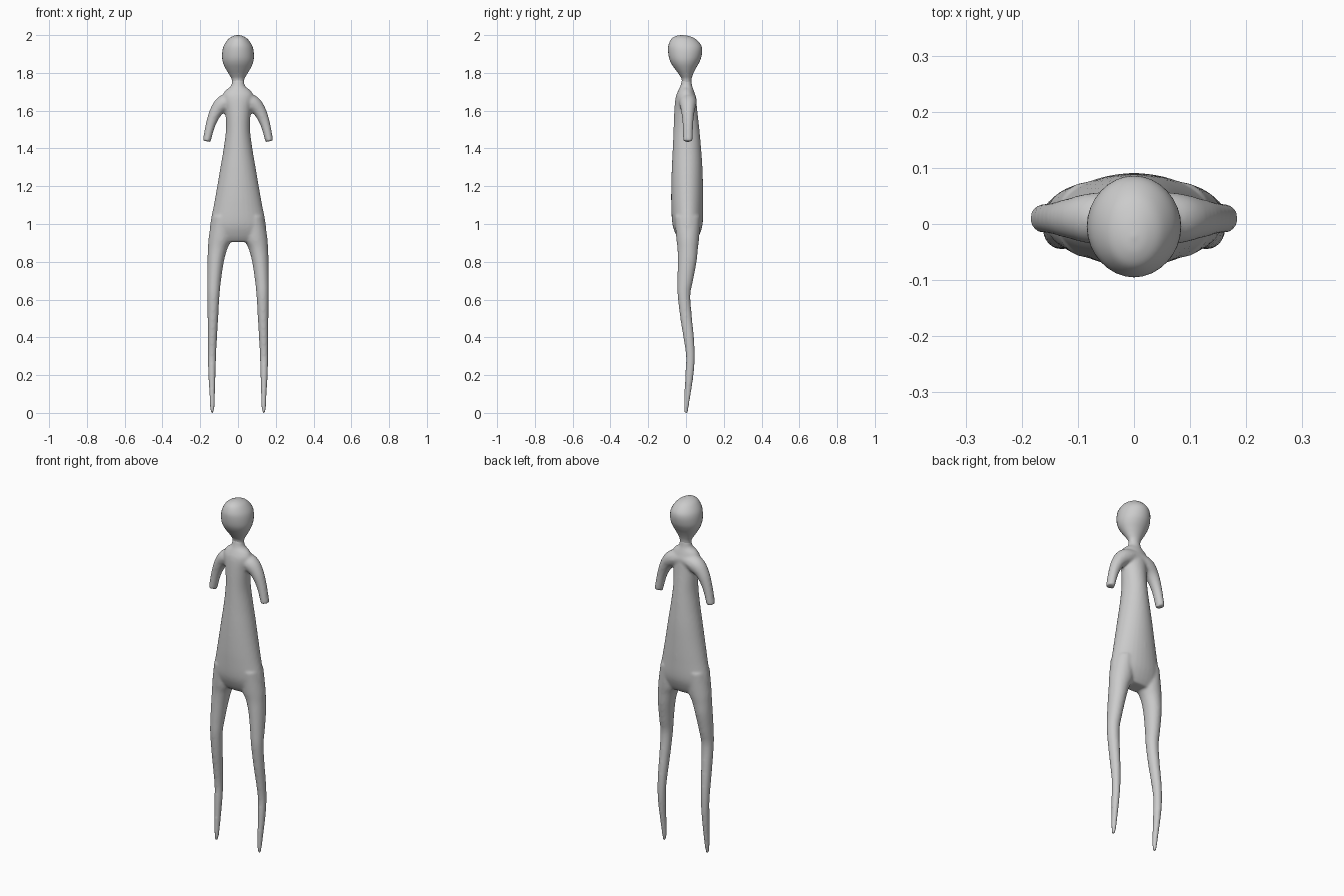
import bpy, bmesh, math
from mathutils import Vector

if "Cube" in bpy.data.objects:
    bpy.data.objects.remove(bpy.data.objects["Cube"])

grey = bpy.data.materials.new("plain grey")
grey.use_nodes = True
grey.diffuse_color = (0.6, 0.6, 0.6, 1)
grey.node_tree.nodes["Principled BSDF"].inputs["Base Color"].default_value = (0.6, 0.6, 0.6, 1)

SIDES = 32


def smooth_path(rows, steps=5):
    """Catmull-Rom interpolation through rows of numbers."""
    p = [Vector(r) for r in rows]
    p = [p[0]] + p + [p[-1]]
    out = []
    for a, b, c, d in zip(p, p[1:], p[2:], p[3:]):
        for i in range(steps):
            t = i / steps
            out.append(0.5 * (2 * b + (c - a) * t + (2 * a - 5 * b + 4 * c - d) * t ** 2
                              + (3 * b - a - 3 * c + d) * t ** 3))
    return out + [p[-1]]


def loft(bm, rings):
    """Skin rings given as (centre, side axis, y half depth), with closed ends."""
    loops = []
    for centre, axis, depth in rings:
        loop = []
        for i in range(SIDES):
            a = math.tau * i / SIDES
            loop.append(bm.verts.new(centre + axis * math.cos(a) + Vector((0, depth * math.sin(a), 0))))
        loops.append(loop)
    for lo, hi in zip(loops, loops[1:]):
        for i in range(SIDES):
            j = (i + 1) % SIDES
            bm.faces.new((lo[i], lo[j], hi[j], hi[i]))
    bm.faces.new(loops[0][::-1])
    bm.faces.new(loops[-1])


def level_rings(rows, side=1):
    """Horizontal rings from rows of z, x min, x max, y min, y max."""
    return [(Vector((side * (x0 + x1) / 2, (y0 + y1) / 2, z)),
             Vector(((x1 - x0) / 2, 0, 0)), (y1 - y0) / 2)
            for z, x0, x1, y0, y1 in smooth_path(rows)]


def arm_rings(rows, side):
    """Rings square to a path, from rows of x, z, half width, half depth."""
    path = smooth_path(rows)
    rings = []
    for i, (x, z, w, d) in enumerate(path):
        t = path[min(i + 1, len(path) - 1)] - path[max(i - 1, 0)]
        n = Vector((-t[1] * side, 0, t[0])).normalized()
        rings.append((Vector((side * x, 0.01, z)), n * w, d))
    return rings


def finish(bm, name):
    bmesh.ops.recalc_face_normals(bm, faces=bm.faces)
    mesh = bpy.data.meshes.new(name)
    bm.to_mesh(mesh)
    bm.free()
    mesh.materials.append(grey)
    mesh.shade_smooth()
    ob = bpy.data.objects.new(name, mesh)
    bpy.context.collection.objects.link(ob)
    return ob


def mirrored(rows):
    return [(z, -w, w, y0, y1) for z, w, y0, y1 in rows]


# Torso: z, half width, front, back
torso = [(0.905, 0.12, -0.03, 0.05), (0.94, 0.145, -0.052, 0.07), (1.0, 0.147, -0.072, 0.088),
         (1.1, 0.128, -0.078, 0.091), (1.2, 0.11, -0.078, 0.09), (1.3, 0.093, -0.075, 0.087),
         (1.4, 0.076, -0.07, 0.08), (1.5, 0.064, -0.066, 0.071), (1.6, 0.068, -0.062, 0.06),
         (1.67, 0.082, -0.055, 0.052), (1.705, 0.068, -0.042, 0.042),
         (1.73, 0.038, -0.03, 0.033), (1.765, 0.031, -0.022, 0.028)]

# Leg: z, inner, outer, front, back
leg = [(0.0, 0.131, 0.146, -0.008, 0.012), (0.04, 0.124, 0.148, -0.011, 0.016),
       (0.2, 0.119, 0.157, -0.004, 0.04), (0.3, 0.116, 0.16, 0.0, 0.046),
       (0.4, 0.111, 0.161, -0.014, 0.042), (0.5, 0.105, 0.161, -0.03, 0.032),
       (0.62, 0.098, 0.162, -0.044, 0.023), (0.7, 0.09, 0.163, -0.045, 0.037),
       (0.8, 0.075, 0.162, -0.044, 0.056), (0.87, 0.056, 0.159, -0.045, 0.063),
       (0.93, 0.03, 0.155, -0.052, 0.07), (1.04, 0.03, 0.138, -0.06, 0.075)]

# Arm: x, z, half width, half depth
arm = [(0.0, 1.665, 0.035, 0.045), (0.07, 1.642, 0.044, 0.046), (0.113, 1.6, 0.035, 0.036),
       (0.144, 1.53, 0.026, 0.028), (0.166, 1.438, 0.021, 0.025)]

# Body: torso and limbs fused into one soft skin
bm = bmesh.new()
loft(bm, level_rings(mirrored(torso)))
for side in (-1, 1):
    loft(bm, level_rings(leg, side))
    loft(bm, arm_rings(arm, side))
body = finish(bm, "body")
fuse = body.modifiers.new("fuse", 'REMESH')
fuse.mode = 'VOXEL'
fuse.voxel_size = 0.007
fuse.use_smooth_shade = True
soften = body.modifiers.new("soften", 'SMOOTH')
soften.factor = 0.5
soften.iterations = 6

# Head, narrowing down into the neck
head = [(1.725, 0.03, -0.022, 0.026), (1.765, 0.033, -0.023, 0.029), (1.79, 0.046, -0.036, 0.036),
        (1.82, 0.064, -0.058, 0.05), (1.85, 0.078, -0.078, 0.067), (1.88, 0.084, -0.09, 0.08),
        (1.92, 0.082, -0.095, 0.086), (1.95, 0.072, -0.092, 0.078), (1.98, 0.05, -0.077, 0.05),
        (1.995, 0.025, -0.053, 0.015), (2.0, 0.003, -0.025, -0.019)]
bm = bmesh.new()
loft(bm, level_rings(mirrored(head)))
finish(bm, "head")
